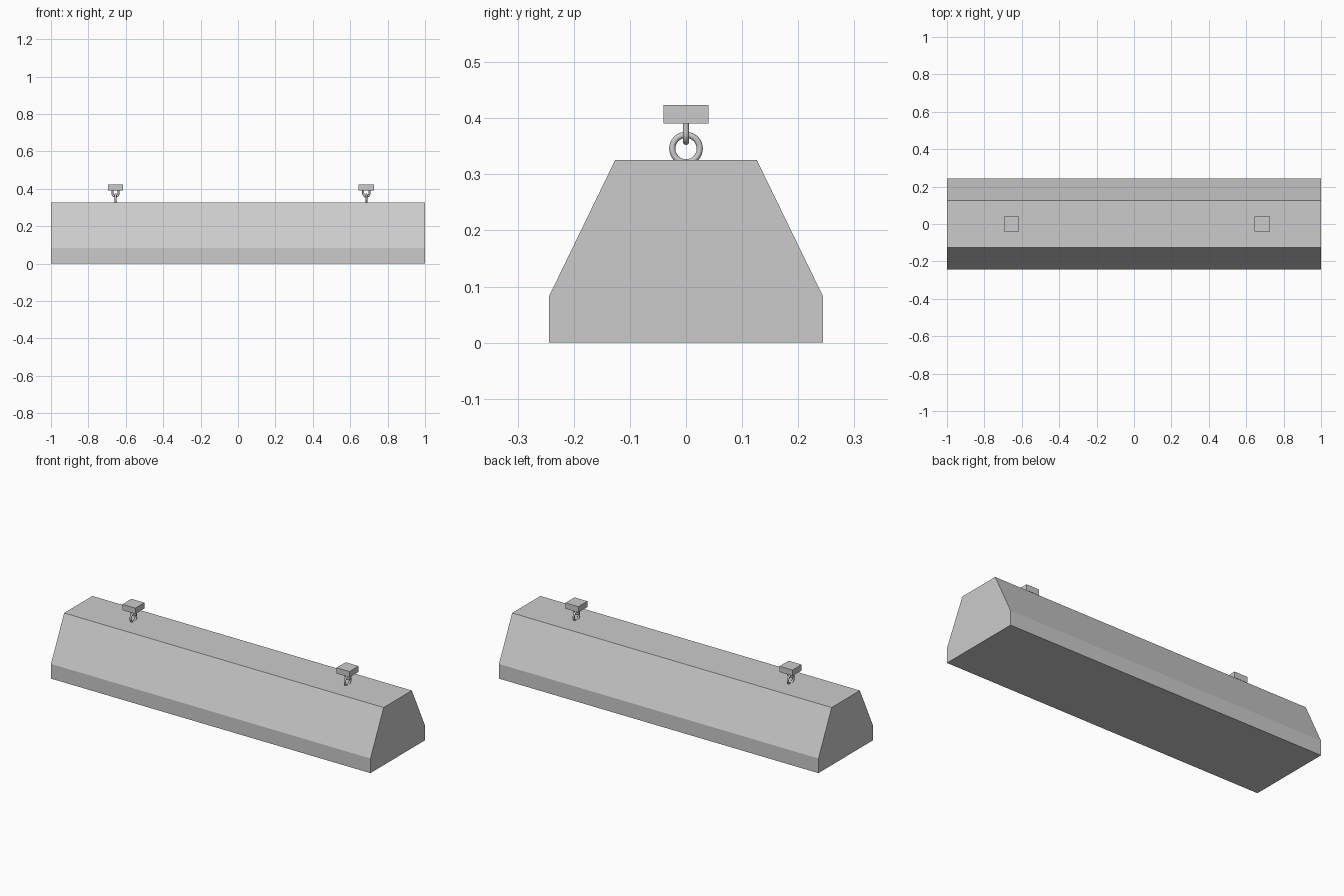
import bpy, bmesh, math
from mathutils import Matrix

if "Cube" in bpy.data.objects:
    bpy.data.objects.remove(bpy.data.objects["Cube"])


def finish(bm, name):
    bmesh.ops.recalc_face_normals(bm, faces=bm.faces)
    me = bpy.data.meshes.new(name)
    bm.to_mesh(me)
    bm.free()
    ob = bpy.data.objects.new(name, me)
    bpy.context.collection.objects.link(ob)
    return ob


def tube(name, path, radius, plane, closed, loc, sides=12):
    """Sweep a round section along a 2D path in the xz or yz plane."""
    bm = bmesh.new()
    n, rings = len(path), []
    for i, (u, v) in enumerate(path):
        a = path[(i - 1) % n] if closed or i > 0 else path[i]
        b = path[(i + 1) % n] if closed or i < n - 1 else path[i]
        du, dv = b[0] - a[0], b[1] - a[1]
        length = math.hypot(du, dv)
        nu, nv = dv / length, -du / length
        ring = []
        for k in range(sides):
            t = 2 * math.pi * k / sides
            c, s = radius * math.cos(t), radius * math.sin(t)
            p, q = u + nu * c, v + nv * c
            co = (p, s, q) if plane == "xz" else (s, p, q)
            ring.append(bm.verts.new(co))
        rings.append(ring)
    for i in range(n if closed else n - 1):
        r0, r1 = rings[i], rings[(i + 1) % n]
        for k in range(sides):
            j = (k + 1) % sides
            bm.faces.new((r0[k], r0[j], r1[j], r1[k])).smooth = True
    if not closed:
        bm.faces.new(rings[0])
        bm.faces.new(rings[-1])
    ob = finish(bm, name)
    ob.location = loc
    return ob


# Housing: tapered profile extruded along x
bm = bmesh.new()
half = [(0.244, 0), (0.244, 0.083), (0.126, 0.326)]
profile = half + [(-y, z) for y, z in reversed(half)]
face = bm.faces.new([bm.verts.new((-1, y, z)) for y, z in profile])
ext = bmesh.ops.extrude_face_region(bm, geom=[face])
bmesh.ops.translate(bm, vec=(2, 0, 0),
                    verts=[v for v in ext["geom"] if isinstance(v, bmesh.types.BMVert)])
finish(bm, "housing")

# Path shapes for the eye ring and the U-shaped hanger loop
circle = [(0.0245 * math.cos(2 * math.pi * i / 32), 0.0245 * math.sin(2 * math.pi * i / 32))
          for i in range(32)]
R = 0.0165
arc = [(-R * math.cos(math.pi * i / 16), -R * math.sin(math.pi * i / 16)) for i in range(17)]
u_path = [(-R, 0.021)] + arc + [(R, 0.021)]

# Two hangers: eye ring, loop and ceiling block
for side, x in (("left", -0.655), ("right", 0.686)):
    tube("eye_ring_" + side, circle, 0.0055, "yz", True, (x, 0, 0.346))
    tube("hanger_loop_" + side, u_path, 0.0055, "xz", False, (x, 0, 0.3745))
    bm = bmesh.new()
    bmesh.ops.create_cube(bm, size=1, matrix=Matrix.Diagonal((0.081, 0.081, 0.033, 1)))
    finish(bm, "mount_block_" + side).location = (x, 0, 0.4075)
